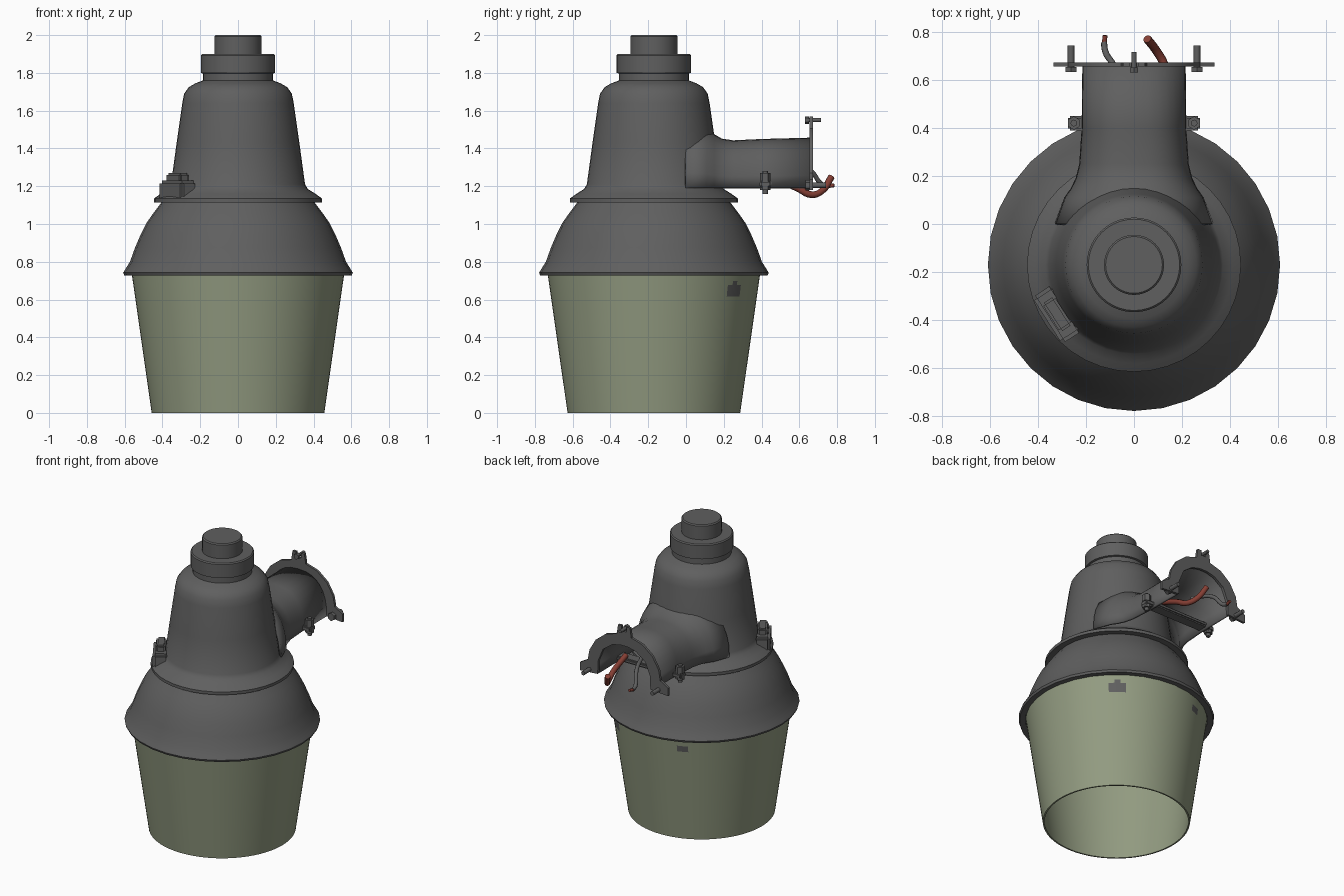
import bpy, bmesh, math
from mathutils import Vector, Matrix

cube = bpy.data.objects.get("Cube")
if cube:
    bpy.data.objects.remove(cube, do_unlink=True)

AXIS = Vector((0, -0.17, 0))  # vertical axis of the lamp


def material(name, color):
    m = bpy.data.materials.new(name)
    m.use_nodes = True
    rgba = (*color, 1)
    m.diffuse_color = rgba
    m.node_tree.nodes["Principled BSDF"].inputs["Base Color"].default_value = rgba
    return m


GREY = material("dark grey metal", (0.115, 0.115, 0.115))
GREEN = material("pale green glass", (0.29, 0.33, 0.22))
RED = material("red wire", (0.24, 0.05, 0.035))


def activate(ob):
    bpy.ops.object.select_all(action='DESELECT')
    ob.select_set(True)
    bpy.context.view_layer.objects.active = ob


def finish(name, bm, mat, angle=35):
    bmesh.ops.recalc_face_normals(bm, faces=bm.faces[:])
    me = bpy.data.meshes.new(name)
    bm.to_mesh(me)
    bm.free()
    me.materials.append(mat)
    ob = bpy.data.objects.new(name, me)
    bpy.context.collection.objects.link(ob)
    activate(ob)
    bpy.ops.object.shade_smooth_by_angle(angle=math.radians(angle))
    return ob


def lathe(name, profile, mat, steps=40, closed=False):
    bm = bmesh.new()
    vs = [bm.verts.new(AXIS + Vector((r, 0, z))) for r, z in profile]
    pairs = list(zip(vs, vs[1:])) + ([(vs[-1], vs[0])] if closed else [])
    es = [bm.edges.new(p) for p in pairs]
    bmesh.ops.spin(bm, geom=vs + es, cent=AXIS, axis=(0, 0, 1),
                   angle=math.tau, steps=steps, use_merge=True)
    bmesh.ops.remove_doubles(bm, verts=bm.verts[:], dist=0.0005)
    return finish(name, bm, mat)


def box(name, center, size, turn=0, bevel=0.008):
    bm = bmesh.new()
    bmesh.ops.create_cube(bm, size=1)
    bmesh.ops.scale(bm, vec=size, verts=bm.verts[:])
    bmesh.ops.bevel(bm, geom=bm.edges[:], offset=bevel, segments=2, affect='EDGES')
    bmesh.ops.transform(bm, verts=bm.verts[:],
                        matrix=Matrix.Translation(center) @ Matrix.Rotation(turn, 4, 'Z'))
    return finish(name, bm, GREY)


def bolt(name, start, direction, pieces):
    """Coaxial cylinders: (from, to, radius, sides) along a direction."""
    bm = bmesh.new()
    rot = Vector((0, 0, 1)).rotation_difference(Vector(direction)).to_matrix().to_4x4()
    for a, b, r, sides in pieces:
        bmesh.ops.create_cone(
            bm, cap_ends=True, segments=sides, radius1=r, radius2=r, depth=b - a,
            matrix=Matrix.Translation(start) @ rot @ Matrix.Translation((0, 0, (a + b) / 2)))
    return finish(name, bm, GREY)


def wire(name, points, radius, mat):
    cu = bpy.data.curves.new(name, 'CURVE')
    cu.dimensions = '3D'
    cu.bevel_depth = radius
    cu.bevel_resolution = 2
    cu.resolution_u = 5
    cu.use_fill_caps = True
    sp = cu.splines.new('BEZIER')
    sp.bezier_points.add(len(points) - 1)
    for bp, p in zip(sp.bezier_points, points):
        bp.co = p
        bp.handle_left_type = bp.handle_right_type = 'AUTO'
    cu.materials.append(mat)
    ob = bpy.data.objects.new(name, cu)
    bpy.context.collection.objects.link(ob)
    activate(ob)
    bpy.ops.object.convert(target='MESH')


# Upper housing with photocell cap, shoulder and flared foot
lathe("housing", [
    (0, 2.0), (0.118, 2.0), (0.125, 1.993), (0.125, 1.9), (0.19, 1.9), (0.197, 1.893),
    (0.197, 1.8), (0.185, 1.797), (0.185, 1.76), (0.225, 1.745), (0.26, 1.725),
    (0.285, 1.69), (0.295, 1.64), (0.325, 1.43), (0.355, 1.21), (0.37, 1.185),
    (0.41, 1.16), (0.445, 1.135), (0.445, 1.115), (0, 1.113)], GREY)

# Domed reflector skirt, hollow below
lathe("reflector", [
    (0.405, 1.115), (0.45, 1.055), (0.485, 1.005), (0.515, 0.945), (0.545, 0.875),
    (0.572, 0.80), (0.597, 0.76), (0.608, 0.742), (0.602, 0.728), (0.565, 0.73),
    (0.55, 0.79), (0.52, 0.875), (0.47, 0.985), (0.395, 1.1)], GREY, 32, closed=True)

# Glass refractor: thin open-bottomed tapered wall
ROWS = 36
outer = [(0.457 + 0.106 * i / ROWS, 0.74 * i / ROWS) for i in range(ROWS + 1)]
glass = lathe("glass_refractor", outer + [(r - 0.01, z) for r, z in reversed(outer)],
              GREEN, 96, closed=True)
glass.data.materials.append(GREY)
for f in glass.data.polygons:  # two worn spots near the top
    d = f.center - AXIS
    ang = math.degrees(math.atan2(d.y, d.x))
    for spot, half_width, half_height in ((50, 7, 0.037), (112, 4, 0.028)):
        if ((ang - spot) / half_width) ** 2 + ((d.z - 0.655) / half_height) ** 2 < 1:
            f.material_index = 1

# Hollow arched mounting arm, widening into the housing
bm = bmesh.new()
rings = []
for y, w, top in ((0.0, 0.33, 1.52), (0.11, 0.29, 1.50), (0.15, 0.262, 1.475),
                  (0.19, 0.243, 1.452), (0.25, 0.228, 1.443), (0.4, 0.218, 1.45),
                  (0.655, 0.215, 1.457)):
    ring = []
    for i in range(17):
        a = math.pi * i / 16
        c, s = math.cos(a), math.sin(a)
        x = math.copysign(abs(c) ** 0.8, c) * w
        ring.append(bm.verts.new((x, y, 1.19 + (top - 1.19) * max(s, 0) ** 0.85)))
    rings.append(ring)
for r1, r2 in zip(rings, rings[1:]):
    for i in range(16):
        bm.faces.new((r1[i], r1[i + 1], r2[i + 1], r2[i]))
arm = finish("mounting_arm", bm, GREY, 50)
centre = Vector((0, 0.4, 1.25))
mid = arm.data.polygons[len(arm.data.polygons) // 2]
outward = mid.normal.dot(mid.center - centre) > 0
solid = arm.modifiers.new("wall", 'SOLIDIFY')
solid.thickness = 0.015
solid.offset = -1 if outward else 1

# Horseshoe flange at the end of the arm
half = [(0.018, 1.535), (0.018, 1.57), (0.045, 1.57), (0.055, 1.505), (0.14, 1.48),
        (0.215, 1.42), (0.262, 1.34), (0.275, 1.27), (0.335, 1.235), (0.335, 1.18),
        (0.2, 1.19), (0.197, 1.28), (0.16, 1.37), (0.09, 1.42), (0.03, 1.435)]
bm = bmesh.new()
# two mirrored halves joined by a central web
web = [(0.018, 1.535), (0.055, 1.505), (0.03, 1.435)]
right = [bm.verts.new((x, 0.655, z)) for x, z in half]
left = [bm.verts.new((-x, 0.655, z)) for x, z in half]
faces = [bm.faces.new(right), bm.faces.new(left[::-1]),
         bm.faces.new((right[0], right[-1], left[-1], left[0]))]
ext = bmesh.ops.extrude_face_region(bm, geom=faces, use_keep_orig=True)
bmesh.ops.translate(bm, vec=(0, 0.017, 0),
                    verts=[g for g in ext["geom"] if isinstance(g, bmesh.types.BMVert)])
finish("arm_flange", bm, GREY, 30)

# Clamp strap inside the arm with ears for its bolts
box("clamp_strap", (0, 0.42, 1.215), (0.44, 0.08, 0.03))
for side, sx in (("left", 1), ("right", -1)):
    box(side + "_clamp_ear", (sx * 0.235, 0.42, 1.21), (0.08, 0.06, 0.035))
    bolt(side + "_clamp_bolt", (sx * 0.25, 0.42, 1.16), (0, 0, 1),
         ((0, 0.12, 0.014, 12), (0.02, 0.04, 0.028, 6), (0.065, 0.11, 0.028, 6)))
    bolt(side + "_flange_bolt", (sx * 0.262, 0.632, 1.205), (0, 1, 0),
         ((0, 0.11, 0.014, 12), (0, 0.022, 0.027, 6)))
bolt("top_flange_bolt", (0, 0.63, 1.55), (0, 1, 0),
     ((0, 0.085, 0.011, 12), (0, 0.022, 0.02, 6)))

# Latch block on the front right of the housing foot
turn = math.radians(212.7)
spot = AXIS + Vector((math.cos(turn), math.sin(turn), 0)) * 0.38
box("latch_base", spot + Vector((0, 0, 1.175)), (0.10, 0.23, 0.11), turn, 0.015)
box("latch_knob", spot + Vector((0, 0, 1.245)), (0.06, 0.14, 0.05), turn, 0.01)

# Loose supply wires hanging from the arm
wire("red_supply_wire", [(0.14, 0.45, 1.25), (0.14, 0.59, 1.19), (0.125, 0.665, 1.155),
                         (0.09, 0.725, 1.18), (0.055, 0.77, 1.25)], 0.018, RED)
wire("grey_supply_wire", [(-0.03, 0.52, 1.31), (-0.085, 0.66, 1.28),
                          (-0.12, 0.72, 1.21), (-0.125, 0.755, 1.2)], 0.013, GREY)
wire("wire_tip", [(-0.124, 0.75, 1.2), (-0.12, 0.785, 1.205)], 0.01, RED)
